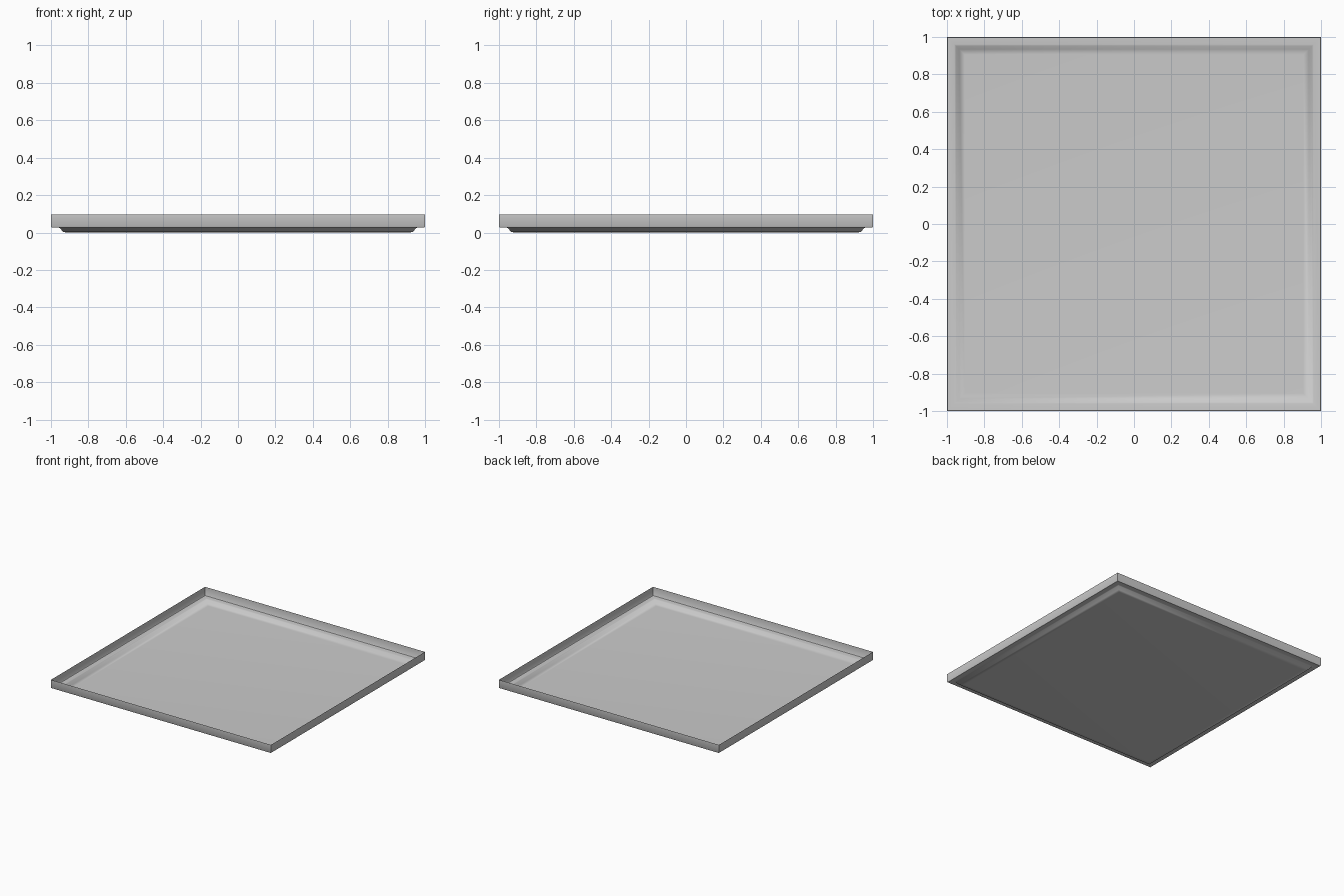
import bpy, bmesh

if "Cube" in bpy.data.objects:
    bpy.data.objects.remove(bpy.data.objects["Cube"])

# Tray cross-section from the rim down to the floor: (half-width, height)
PROFILE = [(1.0, 0.096), (1.0, 0.032), (0.996, 0.027), (0.96, 0.027),
           (0.952, 0.023), (0.934, 0.002), (0.905, 0.0)]


def square_ring(bm, r, z):
    return [bm.verts.new((sx * r, sy * r, z))
            for sx, sy in ((-1, -1), (1, -1), (1, 1), (-1, 1))]


# Thin pressed sheet: stacked square rings, closed by the floor
bm = bmesh.new()
rings = [square_ring(bm, r, z) for r, z in PROFILE]
for upper, lower in zip(rings, rings[1:]):
    for i in range(4):
        j = (i + 1) % 4
        bm.faces.new((upper[i], lower[i], lower[j], upper[j]))
bm.faces.new(list(reversed(rings[-1])))
mesh = bpy.data.meshes.new("tray")
bm.to_mesh(mesh)
bm.free()

tray = bpy.data.objects.new("tray", mesh)
bpy.context.collection.objects.link(tray)
bpy.context.view_layer.objects.active = tray
tray.select_set(True)
bpy.ops.object.shade_smooth_by_angle(angle=0.87)
